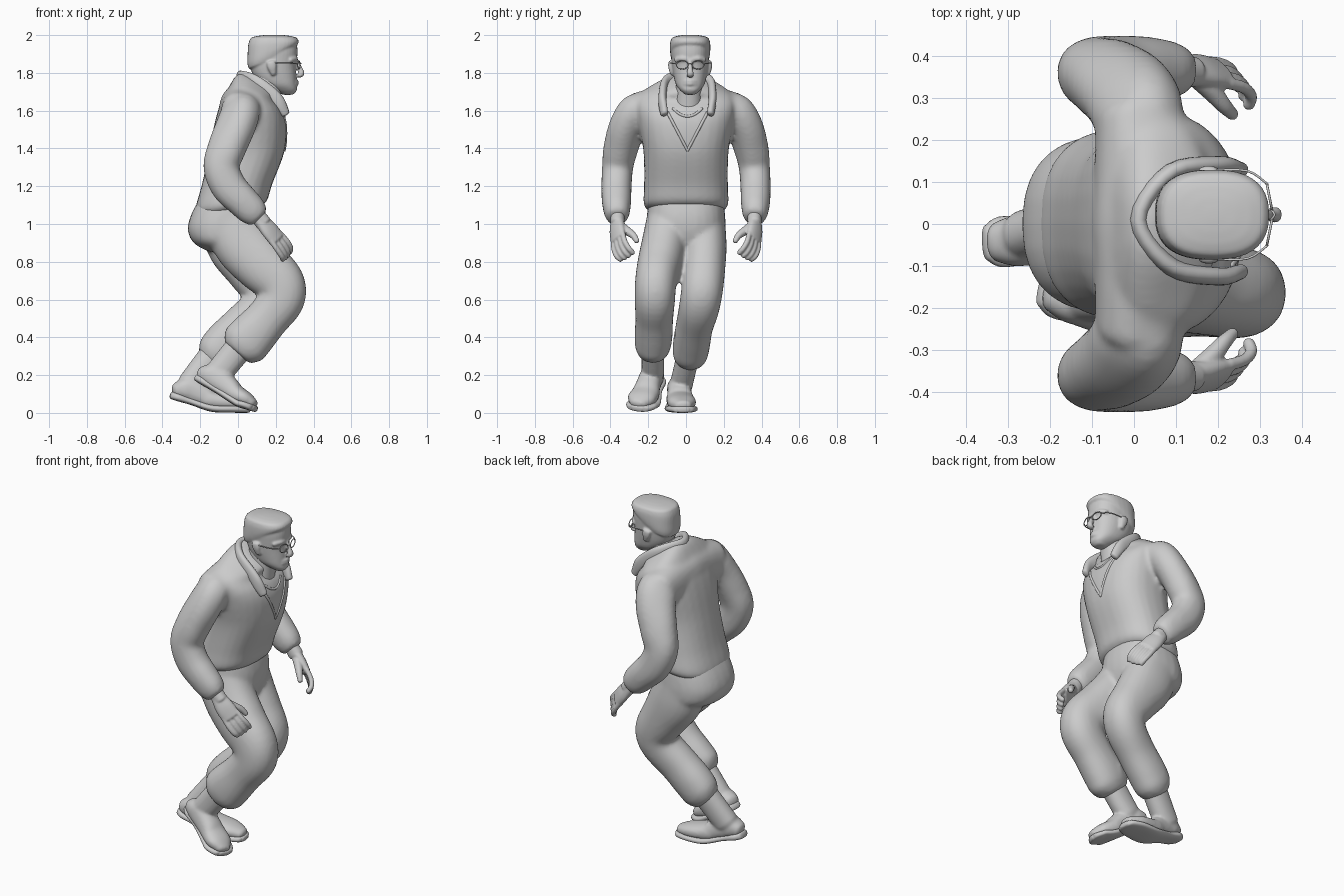
import bpy, bmesh, math
from mathutils import Vector
from mathutils.bvhtree import BVHTree


def spline(pts, step):
    """Catmull-Rom interpolation of equal-length tuples."""
    out = []
    for i in range(len(pts) - 1):
        p0, p1, p2 = pts[max(i - 1, 0)], pts[i], pts[i + 1]
        p3 = pts[min(i + 2, len(pts) - 1)]
        for k in range(step):
            t = k / step
            out.append([0.5 * (2 * b + (c - a) * t + (2 * a - 5 * b + 4 * c - d) * t * t
                               + (3 * b - a - 3 * c + d) * t ** 3)
                        for a, b, c, d in zip(p0, p1, p2, p3)])
    return out + [list(pts[-1])]


def loft(name, rings, hint=(0, 1, 0), n=2.2, cap=0.5, step=5, seg=28):
    """Smooth skin through rings (x, y, z, half width, half depth[, normal]), with rounded ends."""
    rows = spline(rings, step)
    ctr = [Vector(r[:3]) for r in rows]
    frames = []
    for i, r in enumerate(rows):
        if len(r) > 5:
            t = Vector(r[5:8]).normalized()
        else:
            t = (ctr[min(i + 1, len(ctr) - 1)] - ctr[max(i - 1, 0)]).normalized()
        frames.append((ctr[i], t, r[3], r[4]))

    def end(f, sgn):
        c, t, a, b = f
        m = min(a, b) * cap
        return [(c + t * sgn * m * math.sin(q), t, a * math.cos(q), b * math.cos(q))
                for q in (0.4, 0.8, 1.15, 1.45)]
    frames = end(frames[0], -1)[::-1] + frames + end(frames[-1], 1)
    bm = bmesh.new()
    loops = []
    for c, t, a, b in frames:
        h = Vector(hint)
        s = (h - t * h.dot(t)).normalized()
        u = t.cross(s)
        ring = []
        for k in range(seg):
            w = 2 * math.pi * k / seg
            cx, sx = math.cos(w), math.sin(w)
            ring.append(bm.verts.new(c + s * a * math.copysign(abs(cx) ** (2 / n), cx)
                                     + u * b * math.copysign(abs(sx) ** (2 / n), sx)))
        loops.append(ring)
    for p, q in zip(loops, loops[1:]):
        for k in range(seg):
            bm.faces.new((p[k], p[(k + 1) % seg], q[(k + 1) % seg], q[k]))
    bm.faces.new(loops[0])
    bm.faces.new(loops[-1])
    bmesh.ops.recalc_face_normals(bm, faces=bm.faces)
    for f in bm.faces:
        f.smooth = True
    me = bpy.data.meshes.new(name)
    bm.to_mesh(me)
    bm.free()
    ob = bpy.data.objects.new(name, me)
    bpy.context.collection.objects.link(ob)
    return ob


def tube(name, pts, r, seg=10, hint=(0, 1, 0.1)):
    return loft(name, [(*p, r, r) for p in pts], hint, 2, 0.9, 4, seg)


def fuse(name, parts, voxel, smooth):
    """Melt overlapping parts into one continuous smooth skin."""
    bpy.ops.object.select_all(action='DESELECT')
    for p in parts:
        p.select_set(True)
    ob = bpy.context.view_layer.objects.active = parts[0]
    bpy.ops.object.join()
    ob.name = name
    r = ob.modifiers.new("skin", 'REMESH')
    r.mode, r.voxel_size, r.use_smooth_shade = 'VOXEL', voxel, True
    s = ob.modifiers.new("soften", 'SMOOTH')
    s.factor, s.iterations = 0.5, smooth
    for mod in ("skin", "soften"):
        bpy.ops.object.modifier_apply(modifier=mod)


# jacket body and shoulder yoke
jacket = loft("jacket", [
    (-.045, 0, 1.07, .195, .165, -.15, 0, 1), (-.035, 0, 1.105, .224, .19, -.1, 0, 1),
    (-.005, 0, 1.21, .222, .186, 0, 0, 1), (.045, 0, 1.38, .225, .2, 0, 0, 1),
    (.065, 0, 1.52, .25, .192, 0, 0, 1), (.07, 0, 1.62, .262, .165, .1, 0, 1),
    (.07, 0, 1.69, .24, .125, .25, 0, 1), (.1, .005, 1.735, .15, .12, .5, 0, 1),
    (.125, .01, 1.75, .09, .10, .6, 0, 1)], n=2.4, cap=0.1)
yoke = loft("yoke", [(.005, -.26, 1.585, .1, .108), (.03, -.16, 1.6, .125, .118), (.05, 0, 1.61, .15, .125),
                     (.03, .16, 1.6, .125, .118), (.005, .26, 1.585, .1, .108)], (1, 0, -.2), 2.4, .5)
jacket_parts = [jacket, yoke]

# collar, with the lapel edges and shirt neckline laid on the chest
loft("collar", [(.25, -.115, 1.585, .024, .018), (.2, -.125, 1.665, .036, .021), (.085, -.1, 1.75, .04, .022),
                (.012, .01, 1.772, .04, .022), (.085, .12, 1.75, .04, .022),
                (.2, .14, 1.665, .036, .021), (.25, .13, 1.585, .024, .018)], (0, .05, 1), cap=.6)
bvh = BVHTree.FromPolygons([v.co for v in jacket.data.vertices],
                           [p.vertices for p in jacket.data.polygons])


def on_chest(y, z):
    hit = bvh.ray_cast(Vector((2, y, z)), Vector((-1, 0, 0)))[0]
    return (hit.x - .002, y, z)


for s in (-1, 1):
    tube("lapel_edge", [on_chest(.008 + s * .105 * k / 5, 1.39 + .2 * k / 5) for k in range(6)], .008)
tube("shirt_neckline", [on_chest(.008 + .075 * k / 4, 1.57 + .04 * (k / 4) ** 2) for k in range(-4, 5)],
     .007, hint=(1, 0, .2))

# trousers: seat, forward knee on the -y side, trailing leg on the +y side
seat = loft("seat", [
    (-.035, 0, 1.14, .195, .165, 0, 0, 1), (-.05, 0, 1.05, .207, .198, 0, 0, 1),
    (-.06, 0, .97, .21, .206, 0, 0, 1), (-.055, 0, .9, .195, .18, 0, 0, 1),
    (-.03, 0, .85, .12, .12, 0, 0, 1)], n=2.4, cap=.4)
right_leg = loft("right_leg", [
    (-.06, -.1, 1.04, .105, .15), (.03, -.115, .89, .12, .155), (.13, -.14, .78, .118, .145),
    (.222, -.16, .69, .11, .13), (.23, -.165, .6, .107, .122), (.155, -.168, .5, .1, .115),
    (.075, -.172, .41, .1, .125), (.03, -.176, .36, .094, .125), (.0, -.178, .325, .076, .095)], cap=.2)
left_leg = loft("left_leg", [
    (-.06, .1, 1.04, .105, .15), (-.01, .1, .89, .115, .155), (.07, .095, .76, .112, .135),
    (.135, .085, .65, .11, .12), (.118, .07, .56, .107, .11), (.02, .045, .46, .098, .11),
    (-.07, .03, .37, .098, .113), (-.12, .022, .31, .092, .105), (-.15, .018, .275, .07, .075)], cap=.2)
fuse("trousers", [seat, right_leg, left_leg], .012, 7)


def boot(side, top, ankle, heel, ball, toe):
    """Shaft, foot and welted sole; heel, ball and toe are points on the ground contact line."""
    shaft = loft("shaft", [(*top, .062, .075), (*[(a + b) / 2 for a, b in zip(top, ankle)], .06, .074),
                           (*ankle, .06, .072)], cap=.8)
    h, b, t = Vector(heel), Vector(ball), Vector(toe)
    mid = (h + b) / 2
    near_toe = b.lerp(t, .6)

    def rg(p, a, d):
        return (*(p + Vector((0, 0, d))), a, d)
    foot = loft("foot", [rg(h.lerp(b, .12), .048, .042), rg(h.lerp(b, .3), .06, .06), rg(mid, .061, .07),
                         rg(h.lerp(b, .8), .066, .06), rg(b, .074, .05), rg(near_toe, .074, .04),
                         rg(t, .045, .028)], n=2.3, cap=.6)
    fuse(side + "_boot", [shaft, foot], .008, 5)
    loft(side + "_boot_sole", [(*(p + Vector((0, 0, .008))), a, d) for p, a, d in (
        (h, .042, .02), (h.lerp(b, .15), .06, .021), (mid, .06, .018), (b, .083, .02),
        (near_toe, .083, .02), (t, .06, .018), (t + (t - b) * .1, .035, .015))], n=2.8, cap=.5)


boot("right", (.01, -.175, .35), (-.1, -.175, .215), (-.215, -.155, .178), (-.01, -.215, .05), (.08, -.255, .018))
boot("left", (-.12, .015, .32), (-.25, -.025, .15), (-.35, -.045, .085), (-.14, -.03, .018), (.04, -.015, .01))


def level(x0, x1, z, a):
    return ((x0 + x1) / 2, .022, z, a, (x1 - x0) / 2, 0, 0, 1)


# neck, face and flat-topped hair: low at the nape, high at the forehead
loft("neck", [(.13, .01, 1.6, .08, .09), (.15, .015, 1.7, .072, .08), (.16, .02, 1.78, .072, .085)], cap=.1)
head_parts = [
    loft("head", [level(.225, .3, 1.692, .035), level(.18, .312, 1.71, .055), level(.13, .31, 1.738, .075),
                  level(.085, .308, 1.78, .087), level(.065, .306, 1.83, .095), level(.055, .313, 1.88, .099),
                  level(.055, .315, 1.92, .101), level(.065, .31, 1.97, .098)], n=2.35, cap=.25, seg=36),
    loft("hair", [(.17, .022, 1.872, .098, .124, -.42, 0, 1), (.174, .022, 1.895, .104, .132, -.36, 0, 1),
                  (.183, .022, 1.925, .107, .135, -.2, 0, 1), (.188, .022, 1.958, .106, .134, -.06, 0, 1),
                  (.19, .022, 1.98, .1, .126, 0, 0, 1)], n=2.5, cap=.22, seg=36),
    loft("nose", [(.308, .022, 1.865, .011, .012), (.326, .022, 1.825, .013, .014), (.336, .022, 1.797, .019, .016),
                  (.322, .022, 1.785, .018, .012)], cap=.5, seg=16)]
for z, r in ((1.757, .010), (1.742, .011)):
    head_parts.append(tube("lip", [(.298, -.006, z - .002), (.311, .022, z), (.298, .05, z - .002)], r,
                           hint=(0, .1, 1)))

for s, side in ((-1, "right"), (1, "left")):
    def m(*p):
        return (p[0], p[1] * s, *p[2:])
    # sleeve and cuff
    jacket_parts.append(loft("sleeve", [
        m(.02, .2, 1.595, .1, .09), m(.012, .26, 1.585, .112, .092), m(-.015, .31, 1.51, .11, .09),
        m(-.06, .345, 1.4, .102, .088), m(-.088, .362, 1.3, .095, .082), m(-.05, .368, 1.2, .094, .08),
        m(.02, .368, 1.125, .087, .078), m(.075, .366, 1.07, .08, .07), m(.105, .364, 1.04, .064, .058)],
        (1, 0, 1), cap=.3))
    # hand with fingers and thumb
    hand = [loft("wrist", [m(.09, .363, 1.06, .04, .037), m(.135, .362, 1.005, .043, .037)], (1, 0, 1)),
            loft("palm", [m(.12, .363, 1.02, .04, .032), m(.165, .365, .97, .052, .027),
                          m(.205, .358, .92, .053, .023)], (.6, -.6 * s, .5), cap=.6)]
    for k in range(4):
        f = k - 1.5
        q = .004 * abs(f)
        hand.append(tube("finger", [m(.2 + .017 * f, .36 - .017 * f, .93 + .012 * f),
                                    m(.235 + .018 * f, .352 - .019 * f, .885 + .014 * f),
                                    m(.255 + .016 * f, .335 - .021 * f, .845 + q + .014 * f),
                                    m(.255 + .012 * f, .315 - .021 * f, .825 + q + .012 * f)],
                         .0145, hint=(1, 0, 1)))
    hand.append(loft("thumb", [m(.15, .35, .99, .026, .026), m(.185, .315, .965, .023, .023),
                               m(.215, .28, .94, .018, .018), m(.235, .26, .91, .014, .014)], (1, 0, 1), cap=.8))
    fuse(side + "_hand", hand, .005, 3)
    # ear, brow, cheekbone and eye
    head_parts.append(loft("ear", [(.188, .022 + s * .094, 1.795, .012, .014), (.18, .022 + s * .102, 1.83, .014, .024),
                                   (.175, .022 + s * .103, 1.855, .013, .024)], cap=.7, seg=14))
    head_parts.append(tube("brow", [(.304, .022 + s * .016, 1.872), (.3, .022 + s * .045, 1.876),
                                    (.278, .022 + s * .072, 1.868)], .014, hint=(0, .1, 1)))
    # glasses: oval rim and temple arm
    bpy.ops.mesh.primitive_torus_add(major_radius=.031, minor_radius=.003, major_segments=28, minor_segments=8,
                                     location=(.322, .022 + s * .042, 1.842), rotation=(0, math.pi / 2, s * .2))
    bpy.context.object.scale = (.72, 1, 1)
    bpy.context.object.name = side + "_glasses_rim"
    bpy.ops.object.shade_smooth()
    tube(side + "_glasses_arm", [(.317, .022 + s * .073, 1.848), (.27, .022 + s * .104, 1.852),
                                 (.19, .022 + s * .106, 1.852)], .003, 6, (0, .1, 1))
tube("glasses_bridge", [(.326, .01, 1.846), (.334, .022, 1.85), (.326, .034, 1.846)], .003, 6, (0, .1, 1))
fuse("head", head_parts, .006, 3)
fuse("jacket", jacket_parts, .012, 7)
